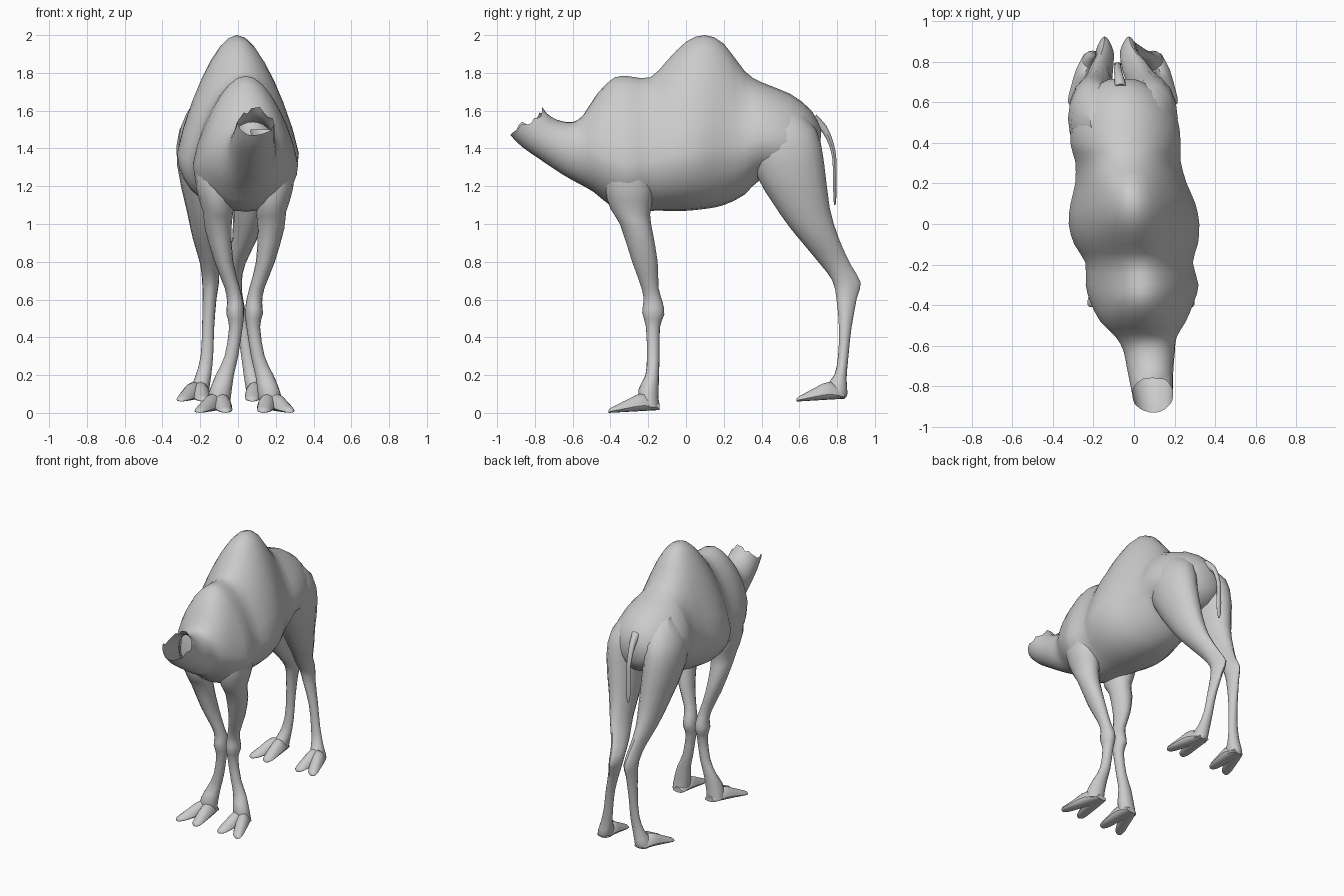
import bpy, bmesh, math, random

random.seed(4)


def catmull(rows, steps):
    """Smoothly resample a list of parameter rows."""
    out = []
    n = len(rows)
    for i in range(n - 1):
        r0, r1, r2, r3 = (rows[min(max(j, 0), n - 1)] for j in (i - 1, i, i + 1, i + 2))
        for s in range(steps):
            t = s / steps
            out.append([0.5 * (2 * b + (c - a) * t + (2 * a - 5 * b + 4 * c - d) * t * t
                               + (3 * b - a - 3 * c + d) * t ** 3)
                        for a, b, c, d in zip(r0, r1, r2, r3)])
    out.append(list(rows[-1]))
    return out


def ring(row, n, centre, side):
    """Cross-section spanning (ay,az)-(by,bz) in the side plane, half-width w.
    k = height of the widest point, q = taper towards the b end."""
    ay, az, by, bz, cx, w = row[:6]
    k, q = row[6:8] if len(row) > 6 else (0.5, 0)
    pts = []
    for i in range(n):
        t = 2 * math.pi * i / n
        c, s = math.cos(t), math.sin(t)
        x = w * c * (1 - q * max(s, 0))
        f = k + ((1 - k) if s > 0 else k) * s
        pts.append((centre + side * (cx + x), ay + (by - ay) * f, az + (bz - az) * f))
    return pts


def loft(name, rows, n=16, steps=2, centre=0.0, side=1, open_end=False):
    bm = bmesh.new()
    rings = [[bm.verts.new(c) for c in ring(r, n, centre, side)] for r in catmull(rows, steps)]
    for r, q in zip(rings, rings[1:]):
        for i in range(n):
            j = (i + 1) % n
            bm.faces.new((r[i], r[j], q[j], q[i]))
    bm.faces.new(rings[0])
    if open_end:   # torn, jagged rim
        for v in rings[-1]:
            d = random.uniform(-0.02, 0.025) * (1 if v.co.z > 1.5 else 0.2)
            v.co.y -= d * 0.3
            v.co.z += d
    else:
        bm.faces.new(rings[-1])
    bmesh.ops.recalc_face_normals(bm, faces=bm.faces)
    me = bpy.data.meshes.new(name)
    bm.to_mesh(me)
    bm.free()
    ob = bpy.data.objects.new(name, me)
    bpy.context.collection.objects.link(ob)
    bpy.ops.object.select_all(action='DESELECT')
    ob.select_set(True)
    bpy.context.view_layer.objects.active = ob
    bpy.ops.object.shade_smooth_by_angle(angle=math.radians(40))
    return ob


# torso, hump and open neck: bottom point, top point, x centre, half-width, widest height, taper
body = [
    (.71, 1.36, .715, 1.50, -.06, .07, .5, 0),
    (.64, 1.27, .665, 1.60, -.05, .18, .45, .05),
    (.53, 1.24, .55, 1.69, -.045, .255, .42, .1),
    (.40, 1.24, .40, 1.75, -.042, .272, .42, .12),
    (.31, 1.155, .31, 1.81, -.03, .26, .4, .22),
    (.20, 1.10, .20, 1.955, -.015, .275, .36, .32),
    (.10, 1.08, .10, 2.0, -.005, .308, .34, .36),
    (0, 1.07, 0, 1.965, 0, .322, .34, .36),
    (-.10, 1.07, -.10, 1.865, .01, .305, .36, .3),
    (-.19, 1.07, -.19, 1.775, .025, .265, .37, .22),
    (-.30, 1.065, -.30, 1.782, .04, .278, .35, .28),
    (-.39, 1.09, -.38, 1.775, .04, .255, .36, .25),
    (-.49, 1.17, -.47, 1.69, .045, .21, .4, .15),
    (-.57, 1.215, -.545, 1.575, .06, .15, .5, .05),
    (-.65, 1.26, -.60, 1.54, .075, .127, .5, 0),
    (-.77, 1.34, -.66, 1.545, .08, .114, .5, 0),
    (-.87, 1.41, -.71, 1.565, .087, .105, .5, 0),
    (-.93, 1.47, -.755, 1.6, .093, .1, .5, 0),
]
loft("body_and_neck", body, n=28, open_end=True)

# legs: front point, back point, sideways offset, half-width
front_leg = [
    (-.38, 1.5, -.24, 1.5, .11, .08), (-.42, 1.36, -.18, 1.36, .15, .105),
    (-.43, 1.2, -.17, 1.18, .157, .10), (-.40, 1.08, -.19, 1.05, .14, .08),
    (-.35, 1.0, -.175, .95, .14, .07), (-.285, .8, -.15, .8, .11, .05),
    (-.235, .66, -.145, .66, .065, .04), (-.225, .59, -.122, .58, .05, .043),
    (-.232, .53, -.115, .52, .05, .047), (-.212, .455, -.138, .455, .046, .036),
    (-.207, .3, -.14, .3, .07, .036), (-.215, .2, -.143, .2, .105, .048),
    (-.25, .13, -.145, .08, .13, .06), (-.25, .04, -.14, .025, .14, .06),
]
hind_leg = [
    (.42, 1.66, .58, 1.62, .09, .07), (.33, 1.5, .69, 1.5, .135, .12),
    (.35, 1.3, .73, 1.33, .148, .12), (.5, 1.05, .76, 1.09, .127, .09),
    (.6, .92, .81, .92, .12, .066), (.70, .8, .875, .78, .1, .05, ),
    (.775, .7, .925, .69, .095, .045), (.797, .6, .905, .61, .1, .037),
    (.81, .45, .876, .45, .105, .032), (.805, .3, .86, .3, .11, .033),
    (.785, .2, .85, .18, .13, .042), (.74, .14, .855, .1, .15, .052),
    (.74, .09, .84, .075, .155, .052),
]


def knock_kneed(rows, amount):
    """Swing the hock sideways; also narrow the legs towards the rear of the joint."""
    out = []
    for ay, az, by, bz, cx, w in rows:
        near = math.exp(-((az - .7) / .25) ** 2)
        out.append((ay, az, by, bz, cx - amount * near, w, .5, .4 * near))
    return out


def foot(name, heel, toe, sole, centre, side, off, tips):
    """Two splayed toes running forward from the heel."""
    for label, tip in zip(("outer", "inner"), tips):
        rows = []
        for f, h, w in ((0, .05, .04), (.3, .105, .052), (.6, .075, .046),
                        (.82, .045, .04), (.95, .028, .03), (1, .015, .012)):
            y = heel + (toe - heel) * f
            x = off + (tip - off) * f
            base = sole + .015 * (1 - f)
            rows.append((y, base, y, sole + h, x, w, .3, .1))
        loft(f"{name}_{label}_toe", rows, n=12, centre=centre, side=side)


for side, tag in ((1, "right"), (-1, "left")):
    loft("front_leg_" + tag, front_leg, centre=.035, side=side)
    foot("front_foot_" + tag, -.14, -.41, .0, .035, side, .13, (.24, .1))
    loft("hind_leg_" + tag, knock_kneed(hind_leg, .065 if side > 0 else .005),
         centre=-.055, side=side)
    foot("hind_foot_" + tag, .84, .585, .06, -.055, side, .15, (.245, .13))

# tail
tail = [
    (.66, 1.53, .69, 1.58, -.065, .03), (.72, 1.485, .745, 1.52, -.075, .022),
    (.755, 1.42, .782, 1.43, -.08, .018), (.775, 1.34, .797, 1.34, -.08, .016),
    (.778, 1.22, .797, 1.22, -.08, .02), (.78, 1.14, .796, 1.14, -.08, .016),
    (.784, 1.1, .792, 1.1, -.08, .006),
]
loft("tail", tail, n=10)
